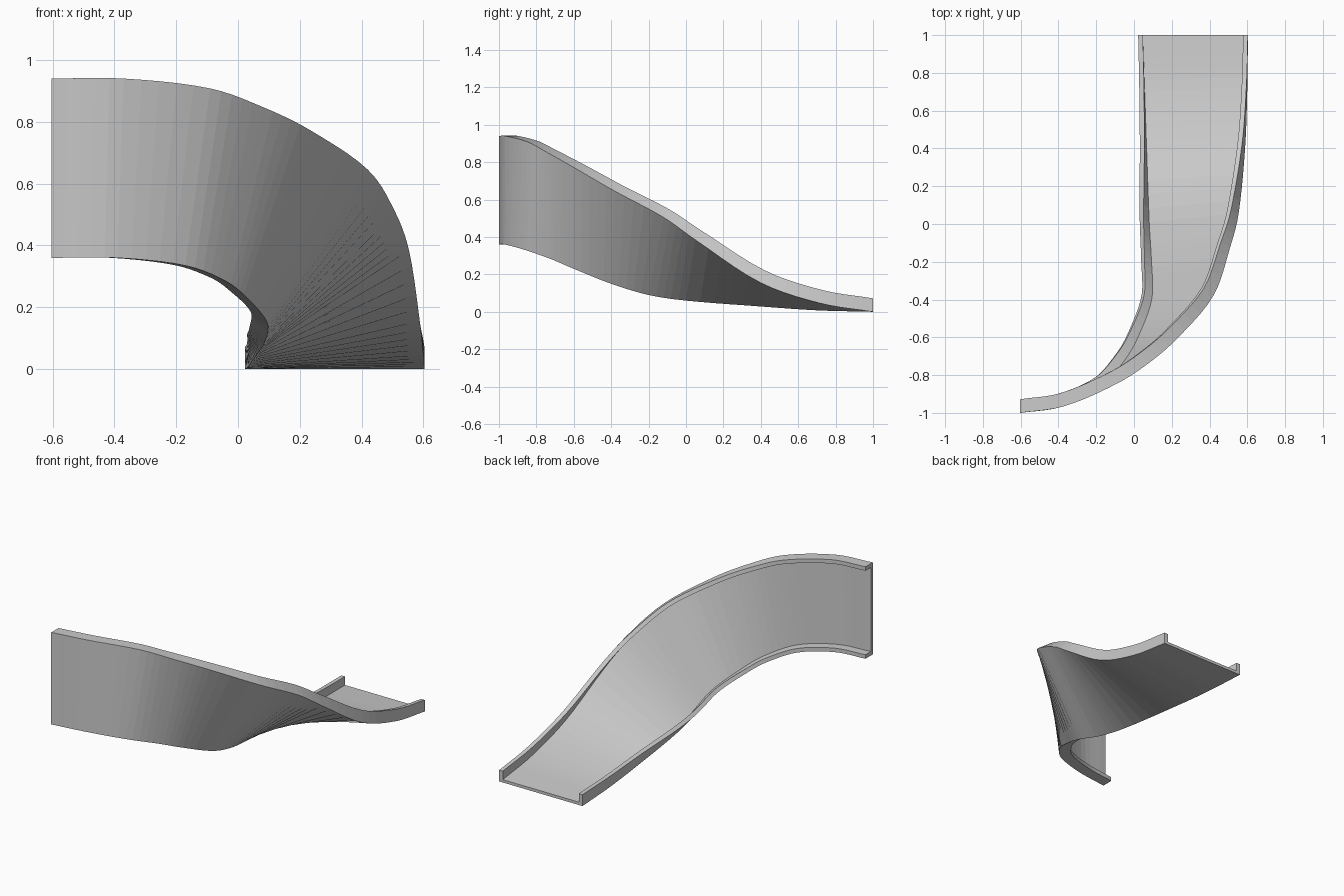
import bpy, bmesh
from mathutils import Vector

if "Cube" in bpy.data.objects:
    bpy.data.objects.remove(bpy.data.objects["Cube"])

# Matching points on the two lower corner edges of the channel (left, right)
STATIONS = [
    ((.022, 1, 0), (.603, 1, 0)),
    ((.033, .7, .008), (.60, .72, .045)),
    ((.047, .38, .03), (.588, .40, .155)),
    ((.07, 0, .06), (.553, .05, .385)),
    ((.087, -.2, .09), (.51, -.12, .505)),
    ((.095, -.4, .15), (.42, -.38, .645)),
    ((.03, -.6, .23), (.23, -.605, .775)),
    ((-.04, -.73, .285), (.08, -.735, .848)),
    ((-.17, -.875, .335), (-.09, -.845, .908)),
    ((-.39, -.97, .36), (-.37, -.965, .94)),
    ((-.603, -1, .36), (-.603, -1, .94)),
]
STEPS = 5
HEIGHT, WALL, FLOOR = .072, .025, .018


def spline(points):
    """Smooth curve through the points, STEPS samples per span."""
    p = [Vector(q) for q in points]
    p = [2 * p[0] - p[1]] + p + [2 * p[-1] - p[-2]]
    out = []
    for i in range(1, len(p) - 2):
        a, b, c, d = p[i - 1:i + 3]
        span = (c - b).length
        m1 = (c - a) / ((b - a).length + span) * span
        m2 = (d - b) / (span + (d - c).length) * span
        for k in range(STEPS):
            t = k / STEPS
            out.append((2*t**3 - 3*t**2 + 1) * b + (t**3 - 2*t**2 + t) * m1
                       + (3*t**2 - 2*t**3) * c + (t**3 - t**2) * m2)
    return out + [p[-2]]


left = spline([s[0] for s in STATIONS])
right = spline([s[1] for s in STATIONS])
mid = [(a + b) / 2 for a, b in zip(left, right)]
n = len(mid)

# Sweep the U-shaped section along the twisting path
bm = bmesh.new()
rings = []
for i in range(n):
    tangent = mid[min(i + 1, n - 1)] - mid[max(i - 1, 0)]
    if i == 0:
        tangent = Vector((0, -1, 0))
    elif i == n - 1:
        tangent = Vector((-1, 0, 0))
    across = (right[i] - left[i]).normalized()
    up = tangent.cross(across).normalized()
    L, R = left[i], right[i]
    profile = [(L, 0, 0), (R, 0, 0), (R, 0, HEIGHT), (R, -WALL, HEIGHT),
               (R, -WALL, FLOOR), (L, WALL, FLOOR), (L, WALL, HEIGHT), (L, 0, HEIGHT)]
    rings.append([bm.verts.new(o + across * u + up * v) for o, u, v in profile])
for a, b in zip(rings, rings[1:]):
    for j in range(8):
        k = (j + 1) % 8
        bm.faces.new((a[j], a[k], b[k], b[j]))

# End caps, split into floor and two side walls
for r in (rings[0], rings[-1]):
    bm.faces.new((r[0], r[1], r[4], r[5]))
    bm.faces.new((r[1], r[2], r[3], r[4]))
    bm.faces.new((r[0], r[5], r[6], r[7]))
bmesh.ops.recalc_face_normals(bm, faces=bm.faces)

mesh = bpy.data.meshes.new("twisted_channel")
bm.to_mesh(mesh)
bm.free()
bpy.context.collection.objects.link(bpy.data.objects.new("twisted_channel", mesh))
